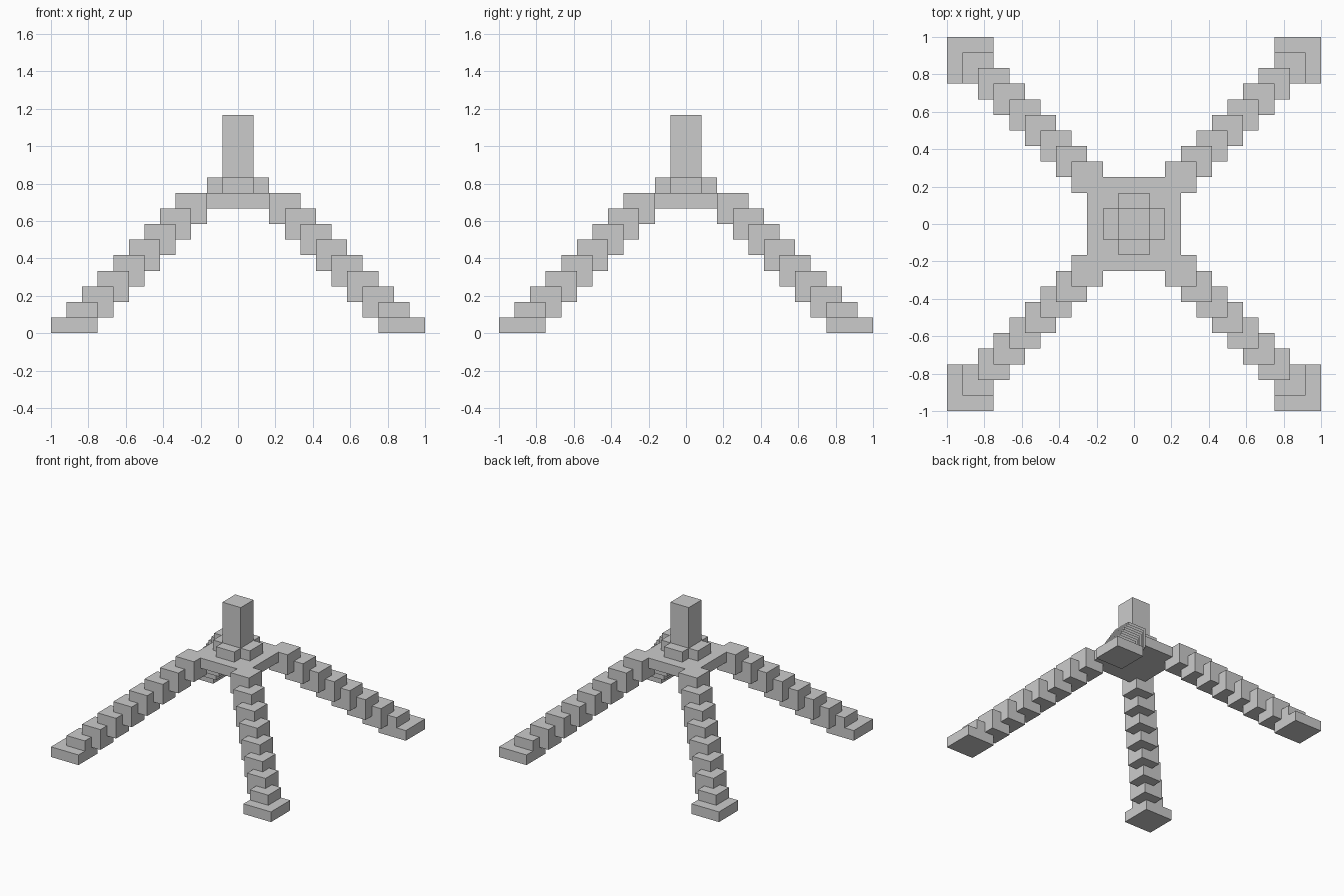
import bpy
import bmesh

if "Cube" in bpy.data.objects:
    bpy.data.objects.remove(bpy.data.objects["Cube"])

U = 1 / 12  # every size is a multiple of this block unit


def make_object(name, bm):
    bmesh.ops.recalc_face_normals(bm, faces=bm.faces)
    mesh = bpy.data.meshes.new(name)
    bm.to_mesh(mesh)
    bm.free()
    obj = bpy.data.objects.new(name, mesh)
    bpy.context.collection.objects.link(obj)
    return obj


def prism(name, outline, z0, z1):
    bm = bmesh.new()
    face = bm.faces.new([bm.verts.new((x * U, y * U, z0 * U)) for x, y in outline])
    ext = bmesh.ops.extrude_face_region(bm, geom=[face])
    top = [v for v in ext["geom"] if isinstance(v, bmesh.types.BMVert)]
    bmesh.ops.translate(bm, verts=top, vec=(0, 0, (z1 - z0) * U))
    return make_object(name, bm)


def square(a, b):
    return [(a, a), (b, a), (b, b), (a, b)]


def plus(w, n):
    # cross outline: outer half width w, arm half width n
    return [(w, -n), (w, n), (n, n), (n, w), (-n, w), (-n, n),
            (-w, n), (-w, -n), (-n, -n), (-n, -w), (n, -w), (n, -n)]


def mirror_four(obj):
    mod = obj.modifiers.new("four_corners", "MIRROR")
    mod.use_axis = (True, True, False)
    mod.use_mirror_merge = False


# feet and ankle steps
mirror_four(prism("foot", square(9, 12), 0, 1))
mirror_four(prism("ankle_step", square(9, 11), 1, 2))

# stepped diagonal legs climbing to the plate
for i in range(7):
    mirror_four(prism(f"leg_block_{i + 1}", square(8 - i, 10 - i), 1 + i, 3 + i))
    
# centre plate (its corners are filled by the top leg blocks)
prism("centre_plate", plus(3, 2), 8, 9)

# cross-shaped collar and post
prism("post_collar", plus(2, 1), 9, 10)
prism("post", square(-1, 1), 10, 14)
